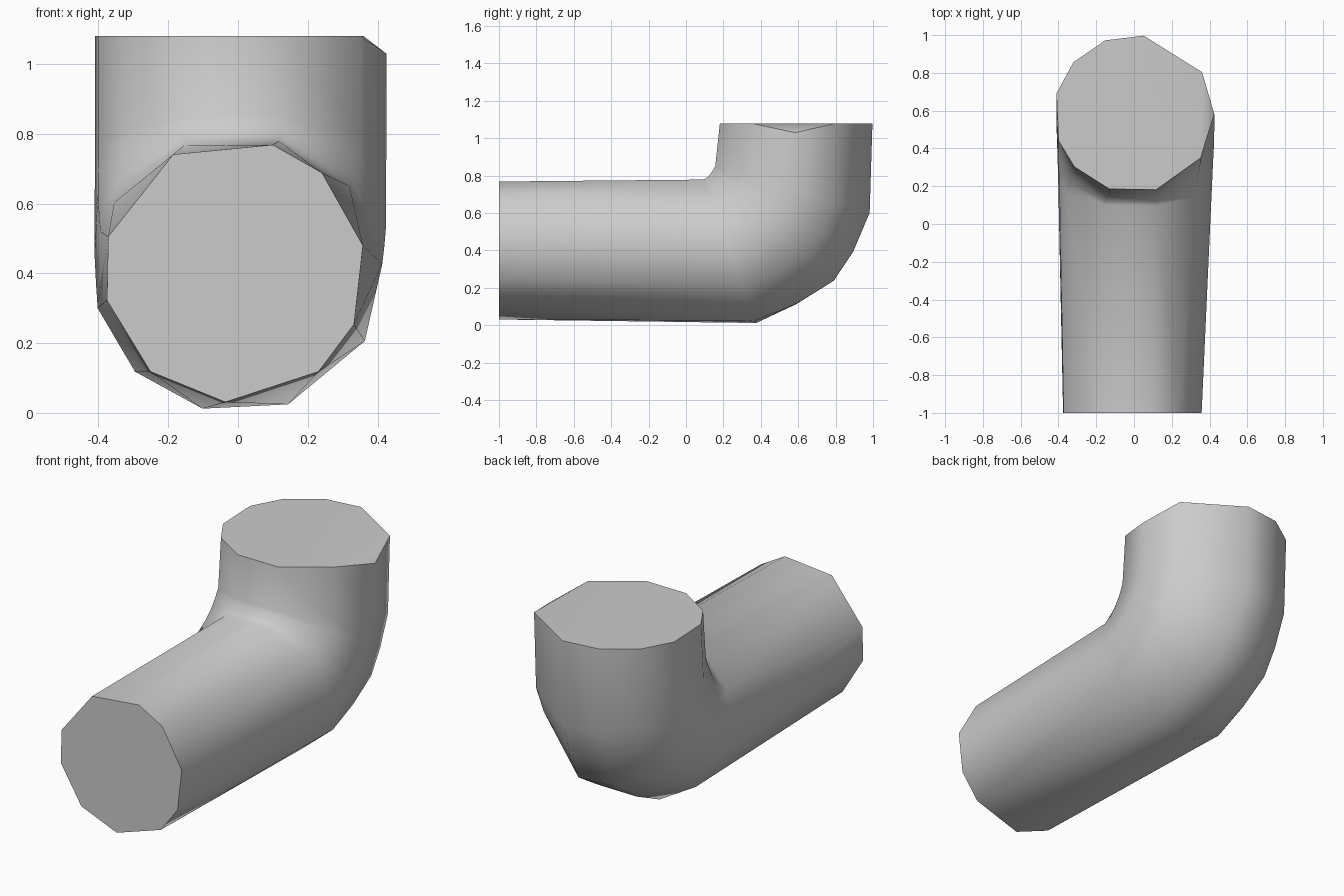
import bpy, bmesh
from math import sin, cos, radians
from mathutils import Vector

cube = bpy.data.objects.get("Cube")
if cube:
    bpy.data.objects.remove(cube, do_unlink=True)

# Single grey material
grey = bpy.data.materials.new("plain_grey")
grey.use_nodes = True
colour = (0.6, 0.6, 0.6, 1)
grey.diffuse_color = colour
grey.node_tree.nodes["Principled BSDF"].inputs["Base Color"].default_value = colour

# Uneven corner angles at the two ends; the bend blends between them
FRONT = [11, 48, 73, 118, 165, 165, 193, 230, 266, 310, 336]
TOP = [0, 34, 74, 108, 138, 160, 195, 221, 249, 277, 328]

# Sections: inner (y, z), outer (y, z), centre x, half width, blend
SECTIONS = [
    ((-1.0, .785), (-1.0, .03), -.01, .375, 0),
    ((.09, .795), (.38, 0), 0, .415, .6),
    ((.11, .81), (.6, .1), 0, .42, .7),
    ((.12, .825), (.8, .23), 0, .425, .8),
    ((.13, .84), (.9, .39), 0, .425, .9),
    ((.14, .855), (.985, .6), 0, .425, 1),
    ((.165, 1.08), (1.0, 1.08), 0, .425, 1),
]


def add_section(bm, inner, outer, cx, width, blend):
    a, b = Vector((cx, *inner)), Vector((cx, *outer))
    centre, up = (a + b) / 2, (a - b) / 2
    ring = []
    for f, t in zip(FRONT, TOP):
        ang = radians(f + (t - f) * blend)
        ring.append(bm.verts.new(centre + up * sin(ang) + Vector((width * cos(ang), 0, 0))))
    return ring


bm = bmesh.new()
rings = [add_section(bm, *s) for s in SECTIONS]

# Pipe wall
n = len(TOP)
for r, s in zip(rings, rings[1:]):
    for i in range(n):
        j = (i + 1) % n
        bm.faces.new((r[i], r[j], s[j], s[i]))

# End caps; one corner of the upper end is chipped down
bm.faces.new(rings[0])
top = rings[-1]
top[0].co.z -= .05
bm.faces.new(top[1:])
bm.faces.new((top[0], top[1], top[-1]))

bmesh.ops.remove_doubles(bm, verts=bm.verts, dist=.0005)
bmesh.ops.recalc_face_normals(bm, faces=bm.faces)
mesh = bpy.data.meshes.new("elbow_pipe")
bm.to_mesh(mesh)
bm.free()
mesh.materials.append(grey)

pipe = bpy.data.objects.new("elbow_pipe", mesh)
bpy.context.collection.objects.link(pipe)
bpy.context.view_layer.objects.active = pipe
pipe.select_set(True)
bpy.ops.object.shade_smooth_by_angle(angle=radians(48))
